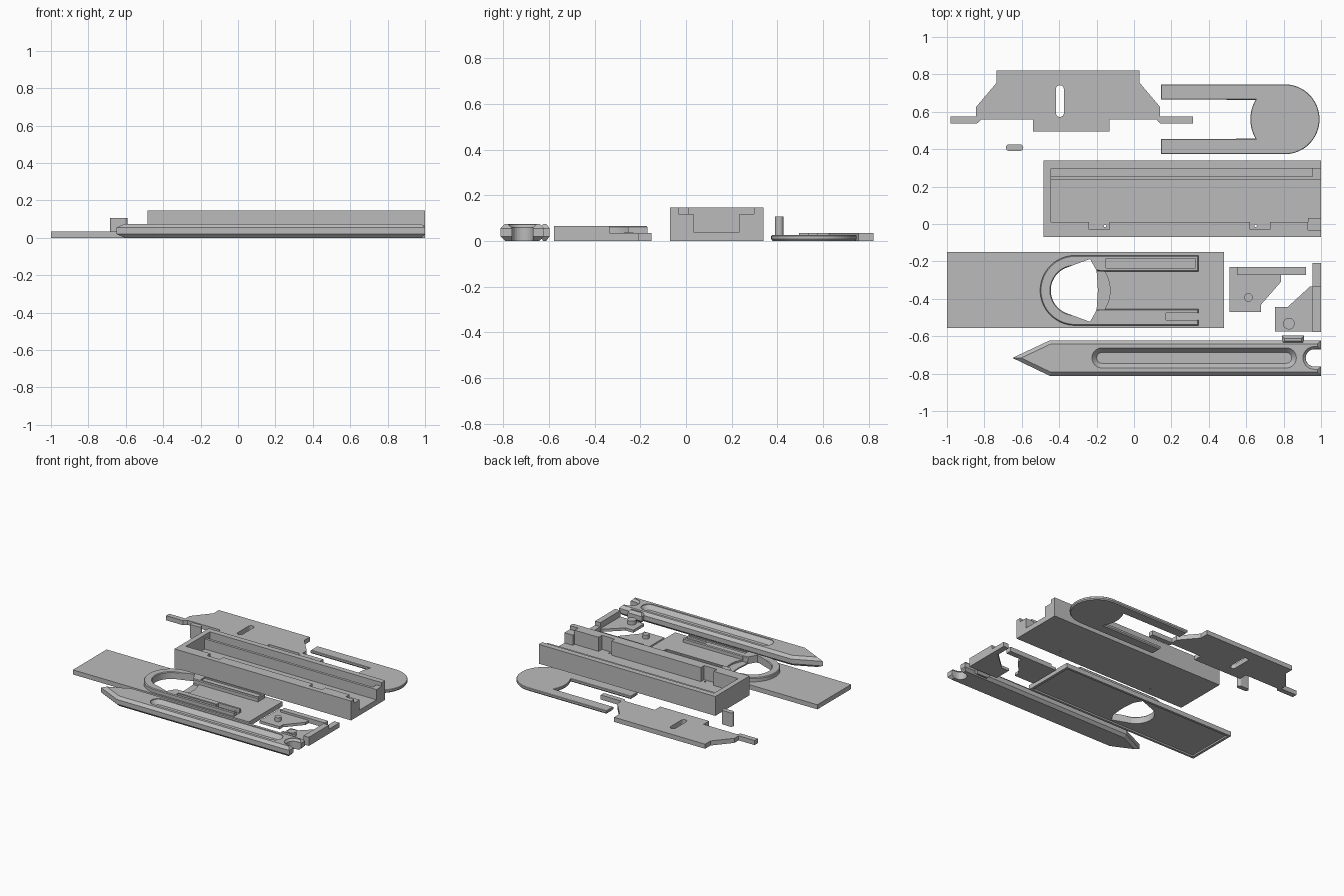
import bpy, bmesh, math

if "Cube" in bpy.data.objects:
    bpy.data.objects.remove(bpy.data.objects["Cube"], do_unlink=True)

GREY = (0.5, 0.5, 0.5, 1)
mat = bpy.data.materials.new("plain grey")
mat.use_nodes = True
mat.diffuse_color = GREY
mat.node_tree.nodes["Principled BSDF"].inputs["Base Color"].default_value = GREY


def prism(name, pts, z0, z1, top=None, bottom=None):
    """Extruded outline; top and bottom are optional (inset, height) chamfers."""
    bm = bmesh.new()
    lo = z0 + (bottom[1] if bottom else 0)
    hi = z1 - (top[1] if top else 0)
    base = bm.faces.new([bm.verts.new((x, y, lo)) for x, y in pts])
    base.normal_update()
    if base.normal.z < 0:
        base.normal_flip()
    ext = bmesh.ops.extrude_face_region(bm, geom=[base], use_keep_orig=True)["geom"]
    cap = [f for f in ext if isinstance(f, bmesh.types.BMFace)][0]
    for v in cap.verts:
        v.co.z = hi
    bmesh.ops.recalc_face_normals(bm, faces=bm.faces)
    for face, chamfer in ((cap, top), (base, bottom)):
        if chamfer:
            bmesh.ops.inset_region(bm, faces=[face], thickness=chamfer[0],
                                   depth=chamfer[1], use_even_offset=True)
    mesh = bpy.data.meshes.new(name)
    bm.to_mesh(mesh)
    bm.free()
    mesh.materials.append(mat)
    ob = bpy.data.objects.new(name, mesh)
    bpy.context.collection.objects.link(ob)
    return ob


def combine(ob, *others, mode='DIFFERENCE'):
    """Cut the others away from the object, or join them to it."""
    for other in others:
        mod = ob.modifiers.new("shape", 'BOOLEAN')
        mod.operation, mod.solver, mod.object = mode, 'EXACT', other
        bpy.context.view_layer.objects.active = ob
        bpy.ops.object.modifier_apply(modifier=mod.name)
        bpy.data.objects.remove(other, do_unlink=True)
    return ob


def rect(x0, x1, y0, y1):
    return [(x0, y0), (x1, y0), (x1, y1), (x0, y1)]


def arc(cx, cy, r, a0, a1, n=24):
    return [(cx + r * math.cos(math.radians(a0 + (a1 - a0) * i / n)),
             cy + r * math.sin(math.radians(a0 + (a1 - a0) * i / n))) for i in range(n + 1)]


def stadium(x0, x1, y0, y1):
    """Rounded slot along its longer direction."""
    if x1 - x0 > y1 - y0:
        r, cy = (y1 - y0) / 2, (y0 + y1) / 2
        return arc(x1 - r, cy, r, -90, 90, 12) + arc(x0 + r, cy, r, 90, 270, 12)
    r, cx = (x1 - x0) / 2, (x0 + x1) / 2
    return arc(cx, y1 - r, r, 0, 180, 12) + arc(cx, y0 + r, r, 180, 360, 12)


def disc(cx, cy, r, n=24):
    return arc(cx, cy, r, 0, 360, n)[:-1]


def box_cut(x0, x1, y0, y1, z0, z1):
    return prism("cutter", rect(x0, x1, y0, y1), z0, z1)


# Long channel body with stepped open end, back groove and front pockets
body = prism("channel_body", rect(-0.485, 1, -0.07, 0.34), 0, 0.147)
combine(body,
        box_cut(-0.445, 0.93, 0.01, 0.235, 0.04, 0.3),
        box_cut(0.9, 1.1, 0.032, 0.235, 0.04, 0.3),
        box_cut(-0.445, 1.1, 0.2, 0.298, 0.118, 0.3),
        box_cut(-0.445, 0.955, 0.255, 0.298, 0.09, 0.3),
        box_cut(0.93, 1.1, -0.033, 0.1, 0.118, 0.3))
for x, hole_x in ((-0.24, -0.155), (0.62, 0.65)):
    combine(body, box_cut(x, x + 0.108, -0.03, 0.05, 0.04, 0.3),
            prism("cutter", disc(hole_x, -0.01, 0.007, 12), -0.1, 0.1))

# Locking plate with two end tabs and a slot
half = [(0.765, 0.495), (0.765, 0.56), (0.5, 0.56)]
outline = [(-0.98, 0.537), (-0.84, 0.537), (-0.815, 0.56), (-0.54, 0.56), (-0.54, 0.495),
           (-0.13, 0.495), (-0.13, 0.56), (0.12, 0.56), (0.14, 0.537), (0.315, 0.537),
           (0.315, 0.575), (0.14, 0.575), (0.14, 0.625), (0.03, 0.755), (0.03, 0.82),
           (-0.735, 0.82), (-0.735, 0.755), (-0.845, 0.625), (-0.845, 0.575), (-0.98, 0.575)]
combine(prism("locking_plate", outline, 0, 0.035),
        prism("cutter", stadium(-0.418, -0.375, 0.572, 0.742), -0.1, 0.1))

# Small upright key
prism("upright_key", stadium(-0.685, -0.592, 0.39, 0.426), 0, 0.106)

# Round-ended fork, its slot ending in a bulging edge
fork = (arc(0.805, 0.56, 0.187, -90, 90, 32) + [(0.145, 0.747), (0.145, 0.665)]
        + arc(0.83, 0.56, 0.208, 150, 210, 12) + [(0.145, 0.455), (0.145, 0.373)])
prism("round_fork", fork, 0, 0.025, bottom=(0.006, 0.008), top=(0.003, 0.003))

# Sliding plate: hollow underneath, raised ring with two rails
CX, CY, R = -0.315, -0.355, 0.187
plate = prism("sliding_plate", rect(-1, 0.48, -0.555, -0.15), 0, 0.035)
combine(plate, box_cut(-0.98, 0.46, -0.537, -0.168, -0.1, 0.012))
ring = (arc(CX, CY, R, 90, 270, 32) + [(0.345, CY - R), (0.345, -0.455), (-0.18, -0.455)]
        + arc(CX, CY, 0.13, 300, 60, 24) + [(-0.18, -0.253), (0.345, -0.253)]
        + [(0.345, CY + R)])
combine(plate, prism("ring", ring, 0.02, 0.066, top=(0.005, 0.006)), mode='UNION')

# Opening, curved step and rail grooves
edge = [(-0.235, CY + 0.168), (-0.2, CY + 0.105), (-0.193, CY)]
opening = (arc(CX, CY, 0.13, 110, 250, 24)
           + [(x, 2 * CY - y) for x, y in edge[:2]] + edge[::-1])
combine(plate, prism("cutter", opening, -0.1, 0.2),
        prism("cutter", arc(CX, CY, R, -33, 33, 16) + [(-0.24, CY + 0.1), (-0.24, CY - 0.1)],
              0.022, 0.2),
        box_cut(-0.15, 0.33, -0.235, -0.185, 0.056, 0.2),
        box_cut(0.17, 0.36, -0.512, -0.475, 0.037, 0.2),
        box_cut(-0.15, 0.33, -0.527, -0.5, 0.058, 0.2))

# Left-hand corner bracket with a wall and a peg
bracket = prism("inner_bracket", [(0.51, -0.47), (0.68, -0.47), (0.68, -0.43), (0.785, -0.31),
                                  (0.785, -0.23), (0.51, -0.23)], 0, 0.02)
combine(bracket, prism("wall", rect(0.55, 0.92, -0.272, -0.23), 0, 0.036),
        prism("peg", disc(0.612, -0.393, 0.023), 0.01, 0.05), mode='UNION')

# Outer corner bracket with tall and low wall and a peg
bracket = prism("outer_bracket", [(0.755, -0.575), (0.98, -0.575), (0.98, -0.335),
                                  (0.94, -0.335), (0.82, -0.445), (0.755, -0.445)], 0, 0.02)
combine(bracket, prism("wall", rect(0.955, 1, -0.577, -0.335), 0, 0.066),
        prism("arm", rect(0.955, 1, -0.36, -0.208), 0, 0.035),
        prism("peg", disc(0.828, -0.533, 0.031), 0.01, 0.05), mode='UNION')

# Pointed blade with chamfered edges, side tab, long groove and end notch
YC = -0.716
chamfer = (0.02, 0.02)
blade = prism("pointed_blade", [(-0.65, YC), (-0.45, -0.812), (1, -0.812), (1, -0.622),
                                (-0.45, -0.622)], 0, 0.075, chamfer, chamfer)
combine(blade, prism("tab", [(0.79, -0.64), (0.91, -0.64), (0.91, -0.597), (0.79, -0.597)],
                     0, 0.075, (0.015, 0.02), (0.015, 0.02)), mode='UNION')
combine(blade, prism("cutter", stadium(-0.225, 0.868, -0.77, -0.662), 0.04, 0.2,
                     bottom=(0.025, 0.03)),
        prism("cutter", stadium(0.918, 1.2, -0.762, -0.67), -0.1, 0.2),
        prism("cutter", stadium(0.903, 1.2, -0.777, -0.655), 0.058, 0.2, bottom=(0.014, 0.014)))

for ob in bpy.context.scene.objects:
    if ob.type == 'MESH':
        ob.data.materials.clear()
        ob.data.materials.append(mat)
